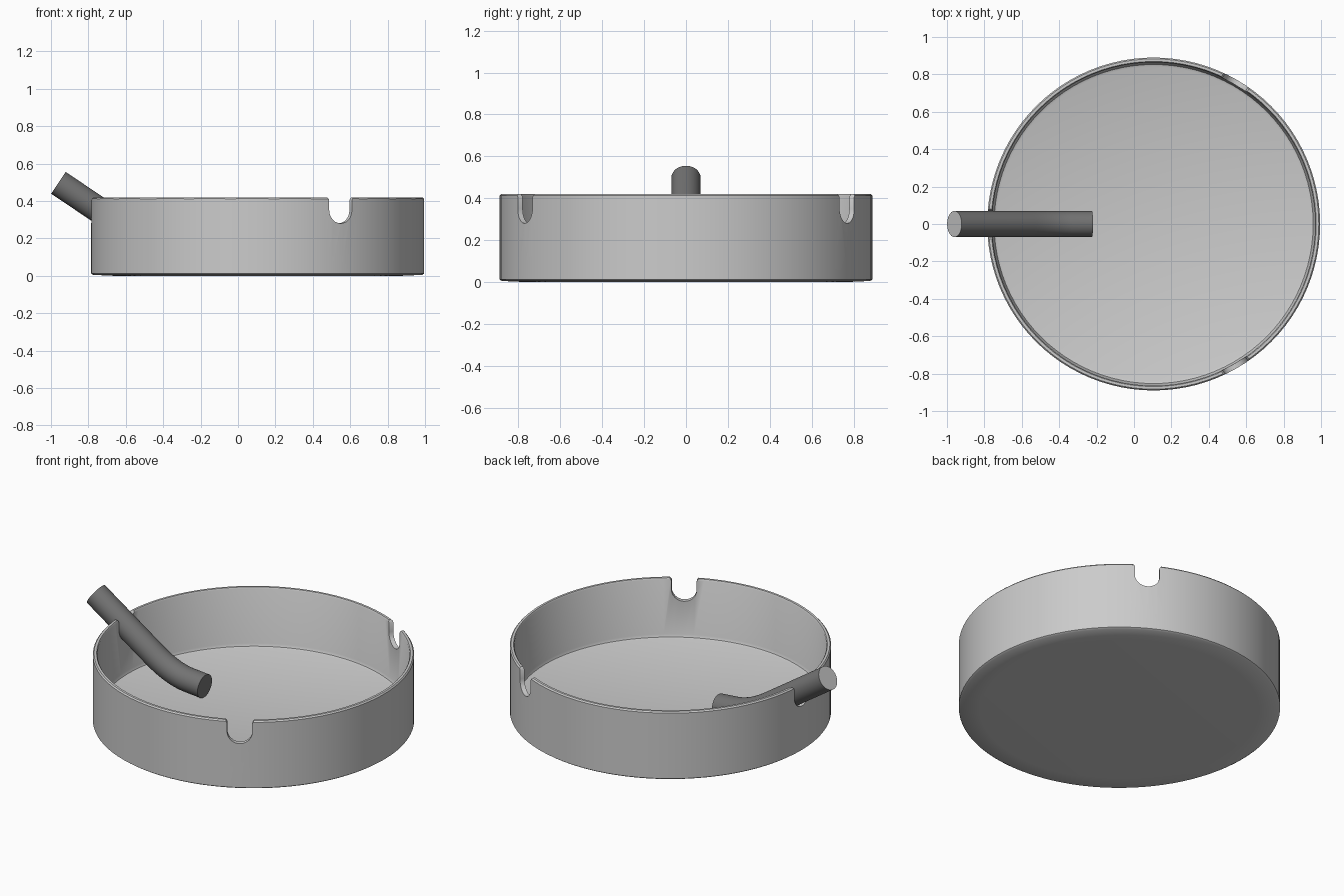
import bpy, bmesh, math
from mathutils import Matrix, Vector

cube = bpy.data.objects.get("Cube")
if cube:
    bpy.data.objects.remove(cube, do_unlink=True)

CENTRE_X = 0.105


def material(name, value):
    mat = bpy.data.materials.new(name)
    mat.use_nodes = True
    colour = (value, value, value, 1)
    mat.diffuse_color = colour
    mat.node_tree.nodes["Principled BSDF"].inputs["Base Color"].default_value = colour
    return mat


def make_object(name, bm, mats):
    bmesh.ops.recalc_face_normals(bm, faces=bm.faces)
    mesh = bpy.data.meshes.new(name)
    bm.to_mesh(mesh)
    bm.free()
    for mat in mats:
        mesh.materials.append(mat)
    obj = bpy.data.objects.new(name, mesh)
    bpy.context.collection.objects.link(obj)
    return obj


def activate(obj):
    bpy.ops.object.select_all(action='DESELECT')
    obj.select_set(True)
    bpy.context.view_layer.objects.active = obj


light_grey = material("light grey", 0.6)
dark_grey = material("dark grey", 0.17)

# Round tray: a lathed wall and floor profile
profile = [(0, 0), (0.77, 0), (0.88, 0.005), (0.89, 0.012), (0.89, 0.412),
           (0.883, 0.42), (0.869, 0.42), (0.864, 0.412), (0.86, 0.08),
           (0.853, 0.065), (0.84, 0.06), (0, 0.06)]
bm = bmesh.new()
verts = [bm.verts.new((r, 0, z)) for r, z in profile]
edges = [bm.edges.new(pair) for pair in zip(verts, verts[1:])]
bmesh.ops.spin(bm, geom=verts + edges, cent=(0, 0, 0), axis=(0, 0, 1),
               angle=math.tau, steps=96, use_duplicate=False)
bmesh.ops.remove_doubles(bm, verts=bm.verts, dist=0.0005)
bmesh.ops.translate(bm, verts=bm.verts, vec=(CENTRE_X, 0, 0))
tray = make_object("tray", bm, [light_grey])

# Three U-shaped rests cut through the rim
half, bottom = 0.07, 0.28
outline = [(0.085, 0.44), (0.08, 0.42), (half, 0.405)]
for i in range(13):
    a = math.pi * i / 12
    outline.append((half * math.cos(a), bottom + half - half * math.sin(a)))
outline += [(-x, z) for x, z in reversed(outline[:3])]
bm = bmesh.new()
for angle in (60, 180, 300):
    turn = (Matrix.Translation((CENTRE_X, 0, 0))
            @ Matrix.Rotation(math.radians(angle), 4, 'Z'))
    face = bm.faces.new([bm.verts.new(turn @ Vector((0.75, y, z))) for y, z in outline])
    out = bmesh.ops.extrude_face_region(bm, geom=[face])
    moved = [g for g in out["geom"] if isinstance(g, bmesh.types.BMVert)]
    bmesh.ops.translate(bm, verts=moved, vec=turn.to_3x3() @ Vector((0.25, 0, 0)))
cutter = make_object("rest_cutter", bm, [light_grey])
cutter.hide_render = True

activate(tray)
cut = tray.modifiers.new("rests", 'BOOLEAN')
cut.operation = 'DIFFERENCE'
cut.solver = 'EXACT'
cut.object = cutter
bpy.ops.object.modifier_apply(modifier=cut.name)
bpy.data.objects.remove(cutter, do_unlink=True)
bpy.ops.object.shade_smooth_by_angle(angle=math.radians(35))

# Bent stick leaning in one rest: rings swept along a path
start, bend_a = Vector((-0.96, 0, 0.497)), Vector((-0.57, 0, 0.235))
corner, bend_b = Vector((-0.45, 0, 0.153)), Vector((-0.34, 0, 0.14))
end = Vector((-0.225, 0, 0.13))
path = [start]
for i in range(11):
    t = i / 10
    path.append(bend_a * (1 - t) ** 2 + corner * 2 * t * (1 - t) + bend_b * t * t)
path.append(end)

SIDES, RADIUS = 40, 0.07
bm = bmesh.new()
rings = []
for i, p in enumerate(path):
    along = (path[min(i + 1, len(path) - 1)] - path[max(i - 1, 0)]).normalized()
    up = Vector((0, 1, 0)).cross(along)
    ring = []
    for k in range(SIDES):
        a = math.tau * k / SIDES
        ring.append(bm.verts.new(p + RADIUS * (up * math.cos(a) + Vector((0, math.sin(a), 0)))))
    rings.append(ring)
for r0, r1 in zip(rings, rings[1:]):
    for k in range(SIDES):
        n = (k + 1) % SIDES
        bm.faces.new((r0[k], r0[n], r1[n], r1[k]))
outer_cap = bm.faces.new(rings[0])
outer_cap.material_index = 1
bm.faces.new(rings[-1])
stick = make_object("bent_stick", bm, [dark_grey, light_grey])
activate(stick)
bpy.ops.object.shade_smooth_by_angle(angle=math.radians(35))
